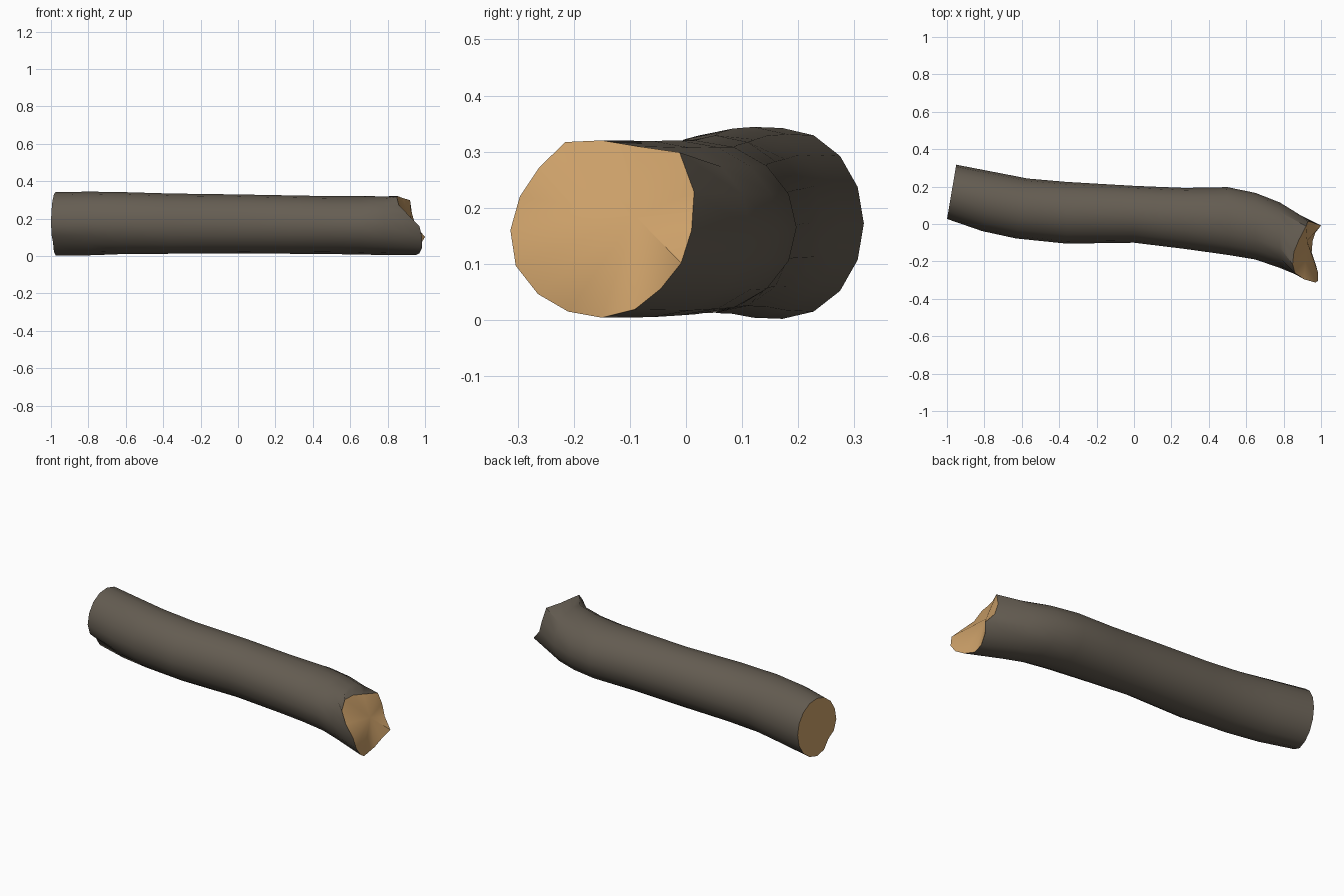
import bpy, bmesh
from math import sin, cos, pi, radians

cube = bpy.data.objects.get("Cube")
if cube:
    bpy.data.objects.remove(cube)


def material(name, colour):
    m = bpy.data.materials.new(name)
    m.use_nodes = True
    m.diffuse_color = (*colour, 1)
    m.node_tree.nodes["Principled BSDF"].inputs["Base Color"].default_value = (*colour, 1)
    return m


bark = material("bark brown", (0.13, 0.11, 0.085))
wood = material("cut wood", (0.60, 0.35, 0.14))

SIDES = 16
# Cross-sections along the log: x, centre y, half width, centre z, half height, slant, dent
SECTIONS = [
    (-0.975, 0.172, 0.145, 0.172, 0.170, 0.17, 0.18),
    (-0.78, 0.120, 0.158, 0.174, 0.170, 0.20, 0.10),
    (-0.60, 0.083, 0.160, 0.176, 0.165, 0.20, 0.03),
    (-0.36, 0.060, 0.165, 0.173, 0.161, 0, 0),
    (0.00, 0.052, 0.152, 0.171, 0.158, 0, 0),
    (0.27, 0.030, 0.163, 0.168, 0.156, 0, 0),
    (0.50, 0.016, 0.181, 0.165, 0.155, 0, 0),
    (0.65, -0.012, 0.178, 0.164, 0.156, 0, 0),
    (0.78, -0.060, 0.175, 0.162, 0.157, 0, 0),
]
# Broken end, counted round from the back: reach along x, and radius
BREAK_X = [0.95, 0.93, 0.92, 0.88, 0.855, 0.848, 0.86, 0.91,
           0.97, 0.985, 0.985, 0.97, 0.95, 0.955, 0.97, 1.0]
BREAK_R = [0.16, 0.178, 0.196, 0.162, 0.16, 0.17, 0.158, 0.158,
           0.163, 0.166, 0.161, 0.157, 0.156, 0.153, 0.148, 0.153]

bm = bmesh.new()
rings = []
for x, cy, ry, cz, rz, slant, dent in SECTIONS:
    ring = []
    for k in range(SIDES):
        a = 2 * pi * k / SIDES
        # Dent low on the front near the sawn end
        f = 1 - dent * {9: 0.3, 10: 1.0, 11: 0.25}.get(k, 0)
        dy = ry * cos(a) * f
        ring.append(bm.verts.new((x + slant * dy, cy + dy, cz + rz * sin(a) * f)))
    rings.append(ring)

# Jagged rim of the broken end
rings.append([bm.verts.new((BREAK_X[k],
                            -0.15 + BREAK_R[k] * cos(2 * pi * k / SIDES),
                            0.16 + BREAK_R[k] * sin(2 * pi * k / SIDES)))
              for k in range(SIDES)])

# Bark
for a, b in zip(rings, rings[1:]):
    for k in range(SIDES):
        n = (k + 1) % SIDES
        bm.faces.new((a[k], a[n], b[n], b[k]))

# Sawn end, flat
bm.faces.new(rings[0]).material_index = 1

# Broken end, a fan round an off-centre point
hub = bm.verts.new((0.925, -0.09, 0.185))
for k in range(SIDES):
    bm.faces.new((rings[-1][k], rings[-1][(k + 1) % SIDES], hub)).material_index = 1

bmesh.ops.recalc_face_normals(bm, faces=bm.faces)
mesh = bpy.data.meshes.new("log")
bm.to_mesh(mesh)
bm.free()
mesh.materials.append(bark)
mesh.materials.append(wood)
log = bpy.data.objects.new("log", mesh)
bpy.context.collection.objects.link(log)

for o in bpy.context.selected_objects:
    o.select_set(False)
log.select_set(True)
bpy.context.view_layer.objects.active = log
bpy.ops.object.shade_smooth_by_angle(angle=radians(40))
